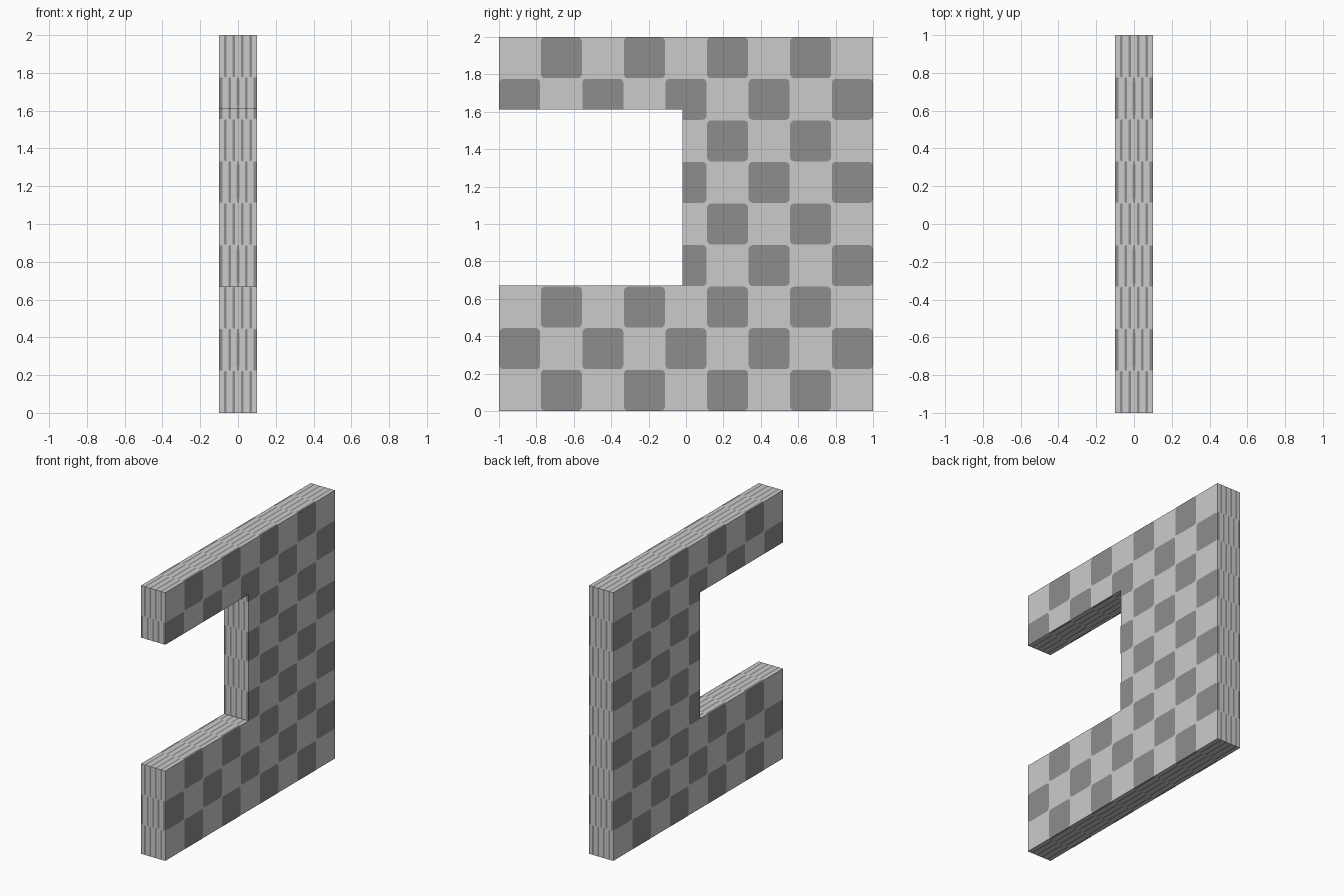
import bpy, bmesh, math
from mathutils import Vector

if "Cube" in bpy.data.objects:
    bpy.data.objects.remove(bpy.data.objects["Cube"])

N = 9                       # checks along each side of the block
HALF = 0.1                  # half thickness of the wall
NOTCH_Y, NOTCH_LO, NOTCH_HI = -0.02, 0.67, 1.612
LIFT = 0.0008               # painted checks sit just proud of the wall


def material(name, v):
    m = bpy.data.materials.new(name)
    m.diffuse_color = (v, v, v, 1)
    m.use_nodes = True
    m.node_tree.nodes["Principled BSDF"].inputs["Base Color"].default_value = m.diffuse_color
    return m


light = material("light grey", 0.60)
dark = material("dark grey", 0.27)


def finish(name, bm, mat):
    me = bpy.data.meshes.new(name)
    bm.to_mesh(me)
    bm.free()
    me.materials.append(mat)
    ob = bpy.data.objects.new(name, me)
    bpy.context.collection.objects.link(ob)
    return ob


def rounded(u0, u1, v0, v1, r=0.1):
    """Rectangle outline with corners rounded in proportion to each side."""
    ru, rv = (u1 - u0) * r, (v1 - v0) * r
    corners = [(u1 - ru, v1 - rv, 0), (u0 + ru, v1 - rv, 90),
               (u0 + ru, v0 + rv, 180), (u1 - ru, v0 + rv, 270)]
    return [(cu + ru * math.cos(math.radians(a + d)), cv + rv * math.sin(math.radians(a + d)))
            for cu, cv, a in corners for d in (0, 30, 60, 90)]


def add_check(bm, outline, place, normal):
    f = bm.faces.new([bm.verts.new(place(u, v)) for u, v in outline])
    f.normal_update()
    if f.normal.dot(Vector(normal)) < 0:
        f.normal_flip()


# Wall: C-shaped profile pushed through its thickness
bm = bmesh.new()
profile = [(-1, 0), (1, 0), (1, 2), (-1, 2), (-1, NOTCH_HI),
           (NOTCH_Y, NOTCH_HI), (NOTCH_Y, NOTCH_LO), (-1, NOTCH_LO)]
base = bm.faces.new([bm.verts.new((-HALF, y, z)) for y, z in profile])
ext = bmesh.ops.extrude_face_region(bm, geom=[base])
bmesh.ops.translate(bm, vec=(2 * HALF, 0, 0),
                    verts=[g for g in ext["geom"] if isinstance(g, bmesh.types.BMVert)])
bmesh.ops.recalc_face_normals(bm, faces=bm.faces)
finish("wall", bm, light)

# Checks on both broad sides, trimmed where the notch cuts through
bm = bmesh.new()
s, gap = 2 / N, 0.0015
for side in (-1, 1):
    for c in range(N):
        for r in range(N):
            if (c + r) % 2:
                o = rounded(-1 + c * s + gap, -1 + (c + 1) * s - gap,
                            r * s + gap, (r + 1) * s - gap)
                add_check(bm, o, lambda u, v: (side * (HALF + LIFT), u, v), (side, 0, 0))
for co, no in (((0, NOTCH_Y, 0), (0, 1, 0)), ((0, 0, NOTCH_LO), (0, 0, 1)),
               ((0, 0, NOTCH_HI), (0, 0, 1))):
    bmesh.ops.bisect_plane(bm, geom=bm.verts[:] + bm.edges[:] + bm.faces[:],
                           dist=1e-5, plane_co=co, plane_no=no)
gone = [f for f in bm.faces
        if f.calc_center_median().y < NOTCH_Y
        and NOTCH_LO < f.calc_center_median().z < NOTCH_HI]
bmesh.ops.delete(bm, geom=gone, context='FACES')
finish("side_checks", bm, dark)

# The same checks squeezed into thin dashes on the narrow edges
bm = bmesh.new()
w = 2 * HALF / N


def edge_dashes(lo, hi, start, place, normal):
    for c in range(N):
        for r in range(N):
            v0, v1 = max(lo, start + r * s + gap), min(hi, start + (r + 1) * s - gap)
            if (c + r) % 2 and v1 - v0 > 0.02:
                u0 = -HALF + c * w
                pad = 0.2 * w
                a = u0 + (0 if c == 0 else pad)
                b = u0 + w - (0 if c == N - 1 else pad)
                add_check(bm, rounded(a, b, v0, v1), place, normal)


# upright edges: front arms, notch back, rear
for y, sgn, lo, hi in ((-1, -1, 0, NOTCH_LO), (-1, -1, NOTCH_HI, 2),
                       (NOTCH_Y, -1, NOTCH_LO, NOTCH_HI), (1, 1, 0, 2)):
    edge_dashes(lo, hi, 0, lambda u, v: (u, y + sgn * LIFT, v), (0, sgn, 0))
# level edges: top, underside, notch floor and ceiling
for z, sgn, hi in ((2, 1, 1), (0, -1, 1), (NOTCH_LO, 1, NOTCH_Y), (NOTCH_HI, -1, NOTCH_Y)):
    h = z + sgn * LIFT if z else 0.0 - LIFT
    edge_dashes(-1, hi, -1, lambda u, v: (u, v, h), (0, 0, sgn))
finish("edge_dashes", bm, dark)
